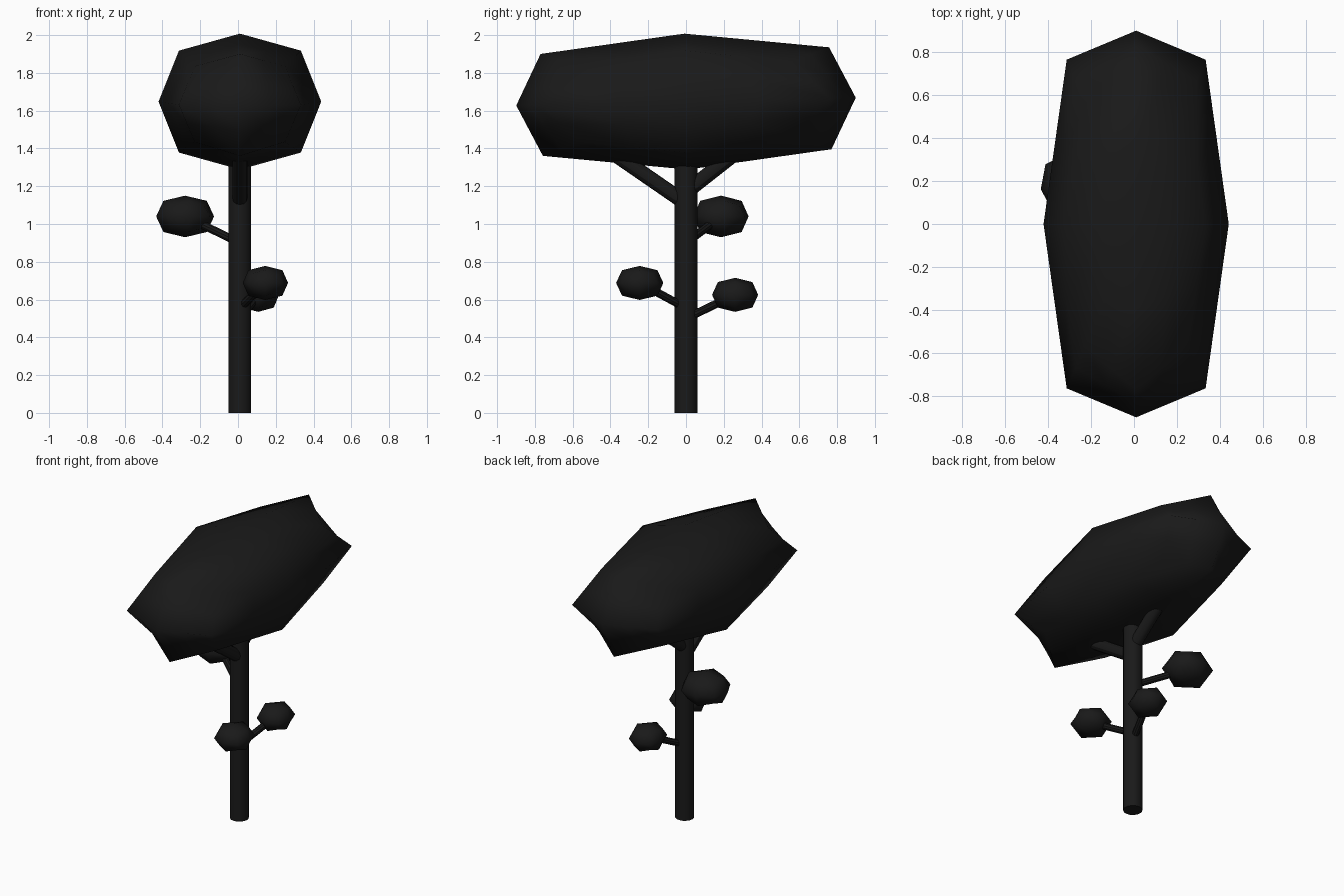
import bpy, bmesh
from mathutils import Vector

if "Cube" in bpy.data.objects:
    bpy.data.objects.remove(bpy.data.objects["Cube"])

mat = bpy.data.materials.new("dark")
mat.diffuse_color = (0.01, 0.01, 0.01, 1)
mat.use_nodes = True
mat.node_tree.nodes["Principled BSDF"].inputs["Base Color"].default_value = mat.diffuse_color


def finish(bm, name, loc=(0, 0, 0), rot=(0, 0, 0)):
    bmesh.ops.recalc_face_normals(bm, faces=bm.faces)
    for f in bm.faces:
        f.smooth = True
    me = bpy.data.meshes.new(name)
    bm.to_mesh(me)
    bm.free()
    me.materials.append(mat)
    ob = bpy.data.objects.new(name, me)
    ob.location, ob.rotation_euler = loc, rot
    bpy.context.collection.objects.link(ob)
    return ob


def foliage(name, loc, half, rot=(0, 0, 0), end=0.75, refine=False):
    """Rounded box: cube split once, edge and corner points pulled in."""
    bm = bmesh.new()
    bmesh.ops.create_cube(bm, size=2)
    bmesh.ops.subdivide_edges(bm, edges=bm.edges[:], cuts=1, use_grid_fill=True)
    pull = {1: 1.0, 2: 0.75, 3: 0.556}
    for v in bm.verts:
        v.co *= pull[sum(abs(c) > 0.5 for c in v.co)]
        if abs(v.co.y) < 0.99:
            v.co.y *= end / 0.75
    if refine:
        old = set(bm.verts)
        bmesh.ops.subdivide_edges(bm, edges=bm.edges[:], cuts=1, use_grid_fill=True)
        for v in bm.verts:
            if v not in old:
                v.co *= 1.025
    for v in bm.verts:
        v.co = Vector(c * h for c, h in zip(v.co, half))
    return finish(bm, name, loc, rot)


def limb(name, a, b, r, sides=12):
    """Straight cylinder from a to b."""
    a, b = Vector(a), Vector(b)
    bm = bmesh.new()
    bmesh.ops.create_cone(bm, cap_ends=True, segments=sides, radius1=r, radius2=r,
                          depth=(b - a).length)
    q = (b - a).to_track_quat('Z', 'Y')
    ob = finish(bm, name, (a + b) / 2, q.to_euler())
    ob.select_set(True)
    bpy.context.view_layer.objects.active = ob
    bpy.ops.object.shade_smooth_by_angle()
    ob.select_set(False)
    return ob


# Trunk and long canopy
limb("trunk", (0.01, 0, 0), (0.01, 0, 1.45), 0.06, 16)
foliage("canopy", (0.01, 0, 1.648), (0.42, 0.877, 0.351), (0.023, 0, 0), 0.85, True)

# Forked branches holding the canopy
limb("front_fork", (0.01, 0, 1.11), (0.01, -0.45, 1.42), 0.04)
limb("back_fork", (0.01, 0, 1.17), (0.01, 0.42, 1.50), 0.04)

# Side twigs, each ending in a small leaf clump
twigs = [
    ("left", 0.90, (-0.28, 0.185, 1.04), (0.155, 0.148, 0.11), 0.15),
    ("front", 0.555, (0.145, -0.245, 0.688), (0.12, 0.125, 0.09), 0),
    ("back", 0.50, (0.107, 0.26, 0.625), (0.11, 0.122, 0.09), 0),
]
for name, z, tip, half, turn in twigs:
    limb(name + "_twig", (0.01, 0, z), tip, 0.022, 10)
    foliage(name + "_leaf_clump", tip, half, (0, 0, turn))
